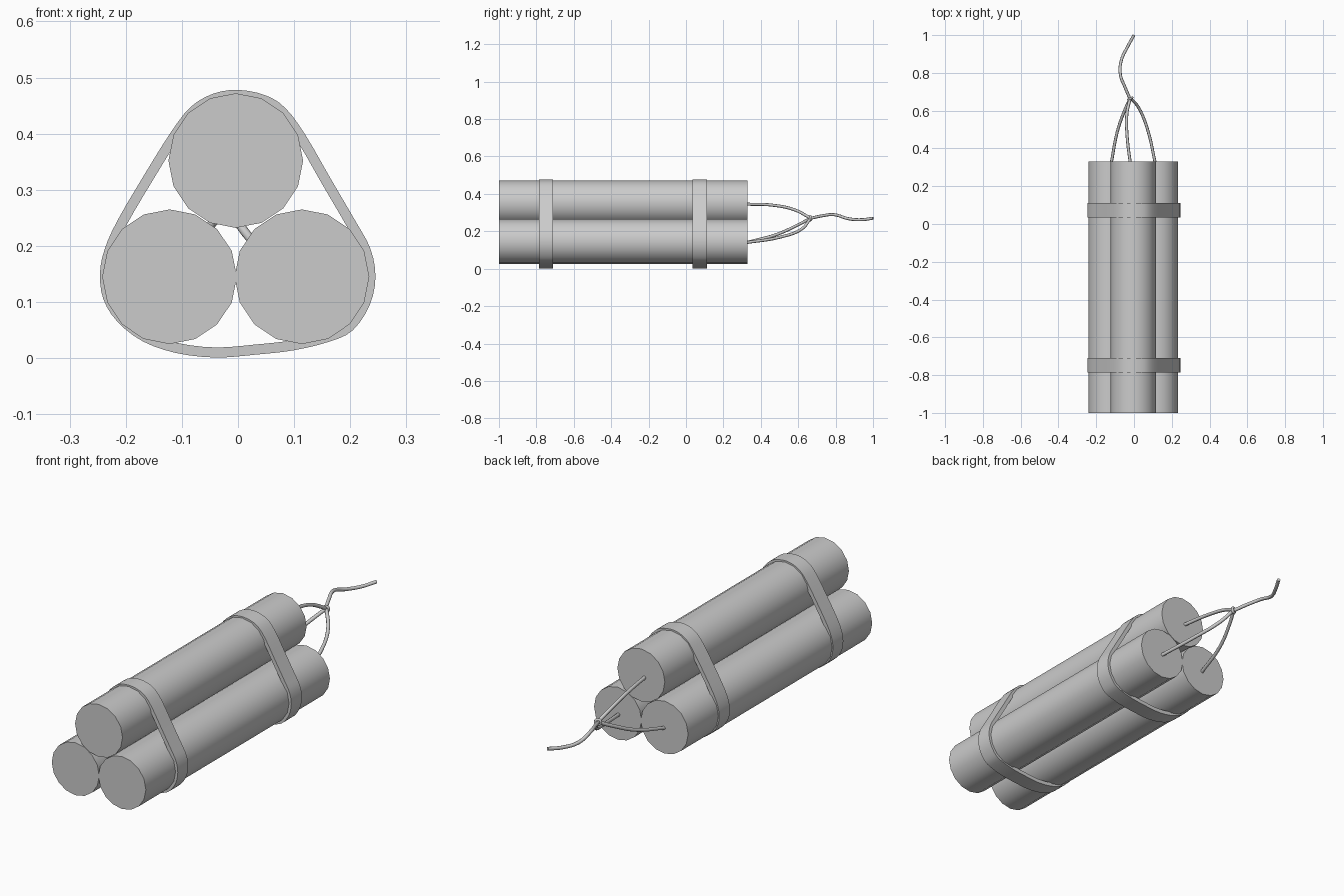
import bpy, bmesh, math
from mathutils import Vector

if "Cube" in bpy.data.objects:
    bpy.data.objects.remove(bpy.data.objects["Cube"])


def finish(obj, angle=40):
    bpy.ops.object.select_all(action='DESELECT')
    obj.select_set(True)
    bpy.context.view_layer.objects.active = obj
    bpy.ops.object.shade_smooth_by_angle(angle=math.radians(angle))


def smooth_loop(pts, steps=3):
    """Closed Catmull-Rom curve through the points."""
    n, out = len(pts), []
    for i in range(n):
        a, b, c, d = (Vector(pts[(i + k) % n]) for k in (-1, 0, 1, 2))
        for s in range(steps):
            t = s / steps
            out.append(0.5 * (2 * b + (c - a) * t + (2 * a - 5 * b + 4 * c - d) * t * t
                              + (3 * b - a - 3 * c + d) * t ** 3))
    return out


def strap(name, y0, y1, outer, thickness=0.018):
    n = len(outer)
    inner = []
    for i, p in enumerate(outer):
        t = (outer[(i + 1) % n] - outer[i - 1]).normalized()
        inner.append(p + Vector((t.y, -t.x)) * thickness)   # outline runs clockwise
    bm = bmesh.new()
    rings = [[bm.verts.new((p.x, y, p.y)) for p in loop]
             for loop, y in ((outer, y0), (outer, y1), (inner, y1), (inner, y0))]
    for k in range(4):
        r, q = rings[k], rings[(k + 1) % 4]
        for i in range(n):
            j = (i + 1) % n
            bm.faces.new((r[i], r[j], q[j], q[i]))
    bmesh.ops.recalc_face_normals(bm, faces=bm.faces)
    mesh = bpy.data.meshes.new(name)
    bm.to_mesh(mesh)
    bm.free()
    obj = bpy.data.objects.new(name, mesh)
    bpy.context.collection.objects.link(obj)
    finish(obj)


def cord(name, pts, radius=0.008):
    cu = bpy.data.curves.new(name, 'CURVE')
    cu.dimensions = '3D'
    cu.bevel_depth = radius
    cu.bevel_resolution = 2
    cu.resolution_u = 5
    cu.use_fill_caps = True
    sp = cu.splines.new('BEZIER')
    sp.bezier_points.add(len(pts) - 1)
    for bp, p in zip(sp.bezier_points, pts):
        bp.co = p
        bp.handle_left_type = bp.handle_right_type = 'AUTO'
    obj = bpy.data.objects.new(name, cu)
    bpy.context.collection.objects.link(obj)
    bpy.ops.object.select_all(action='DESELECT')
    obj.select_set(True)
    bpy.context.view_layer.objects.active = obj
    bpy.ops.object.convert(target='MESH')
    finish(bpy.context.view_layer.objects.active, 50)


# Three 16-sided sticks
for name, x, z in (("stick_top", -0.004, 0.352), ("stick_left", -0.122, 0.145),
                   ("stick_right", 0.114, 0.145)):
    bpy.ops.mesh.primitive_cylinder_add(vertices=16, radius=0.12, depth=1.33,
                                        location=(x, -0.335, z),
                                        rotation=(math.pi / 2, 0, 0))
    stick = bpy.context.object
    stick.name = name
    finish(stick)

# Two straps around the bundle
outline = [(0, .478), (.05, .468), (.085, .445), (.12, .398), (.165, .32), (.21, .243),
           (.236, .195), (.245, .145), (.235, .095), (.205, .05), (.165, .03), (.1, .014),
           (.03, .006), (-.04, .001), (-.11, .009), (-.17, .03), (-.215, .065),
           (-.24, .105), (-.246, .15), (-.238, .193), (-.215, .245), (-.165, .33),
           (-.12, .402), (-.085, .447), (-.045, .471)]
loop = smooth_loop(outline)
strap("strap_front", -0.785, -0.71, loop)
strap("strap_back", 0.035, 0.112, loop)

# Cords from each stick end, gathered into one tail
cord("cord_left", [(-.12, .325, .14), (-.088, .49, .185), (-.05, .6, .235), (-.02, .667, .27)])
cord("cord_right", [(.112, .325, .14), (.072, .5, .168), (.022, .62, .213), (-.02, .667, .27)])
cord("cord_top", [(-.02, .325, .345), (-.036, .46, .34), (-.038, .58, .315), (-.02, .667, .27)])
cord("cord_tail", [(-.02, .66, .268), (-.05, .73, .283), (-.072, .79, .289),
                   (-.066, .87, .267), (-.033, .94, .262), (0, 1.0, .27)])

# Small knot where the cords meet
bpy.ops.mesh.primitive_torus_add(major_segments=12, minor_segments=8, major_radius=0.012,
                                 minor_radius=0.006, location=(-.02, .664, .269),
                                 rotation=(math.pi / 2, 0, 0.4))
bpy.context.object.name = "cord_knot"
finish(bpy.context.object, 60)
